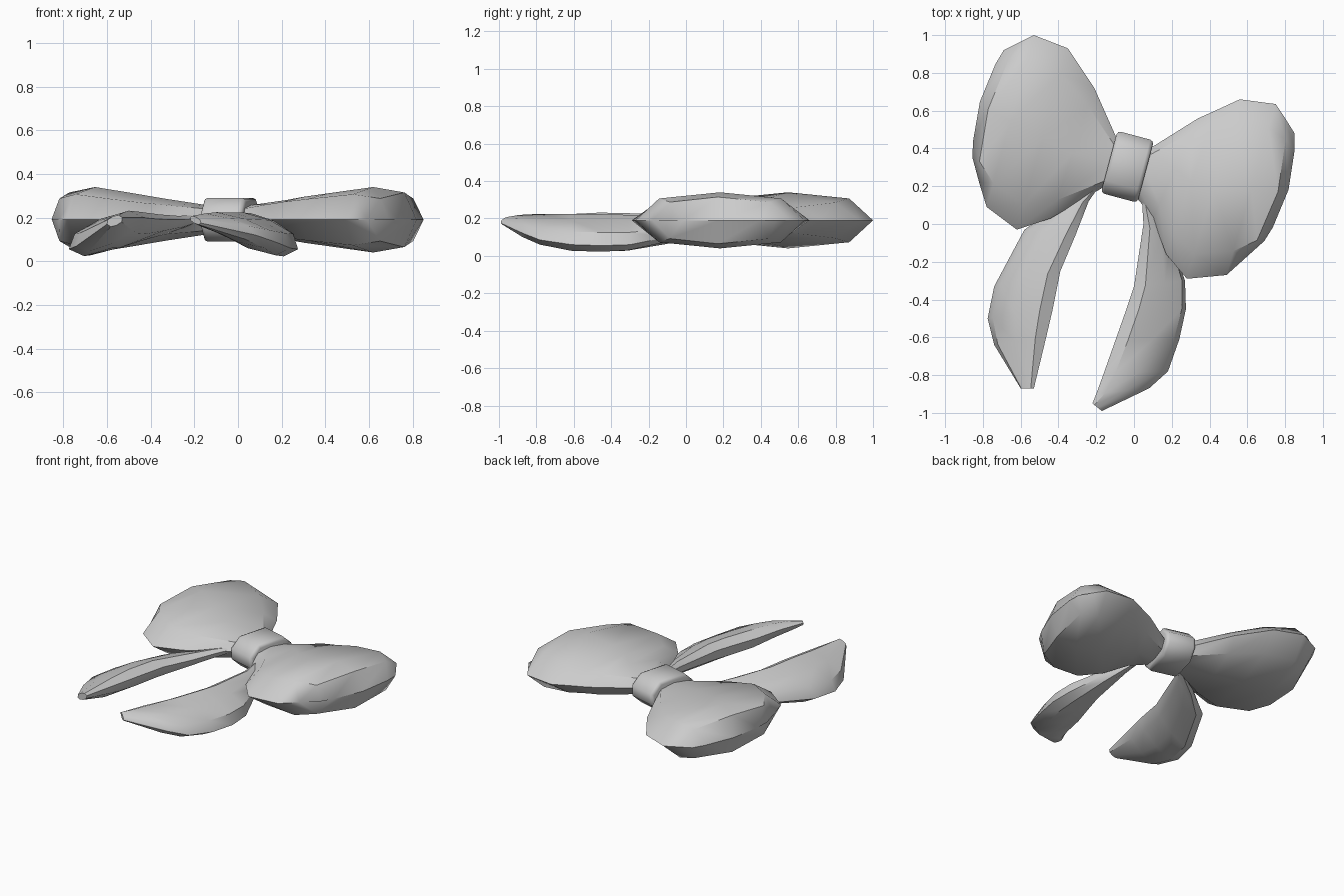
import bpy, bmesh, math
from mathutils import Vector

if "Cube" in bpy.data.objects:
    bpy.data.objects.remove(bpy.data.objects["Cube"])

# eight-sided lens cross-section: (across, thickness)
LENS = [(-1, 0), (-.72, .78), (0, 1), (.72, .78), (1, 0), (.72, -.78), (0, -1), (-.72, -.78)]


def loft(name, sections, out=(0, 0, 0), angle=40):
    """Skin rings set by two rim points, half thickness and outward bulge."""
    bm = bmesh.new()
    rings = []
    for a, b, h, bulge in sections:
        a, b = Vector(a), Vector(b)
        mid, half = (a + b) / 2, (b - a) / 2
        d = half.normalized()
        up = Vector((0, 0, 1))
        up = (up - d * up.dot(d)).normalized()
        rings.append([bm.verts.new(mid + half * s + up * h * k + Vector(out) * bulge * (1 - s * s))
                      for s, k in LENS])
    for r, q in zip(rings, rings[1:]):
        for i in range(8):
            j = (i + 1) % 8
            bm.faces.new((r[i], r[j], q[j], q[i]))
    bm.faces.new(rings[0])
    if sections[-1][2] > 0:
        bm.faces.new(rings[-1])
    bmesh.ops.remove_doubles(bm, verts=bm.verts, dist=.0005)
    finish(name, bm, angle)


def finish(name, bm, angle):
    bmesh.ops.recalc_face_normals(bm, faces=bm.faces)
    me = bpy.data.meshes.new(name)
    bm.to_mesh(me)
    bm.free()
    ob = bpy.data.objects.new(name, me)
    bpy.context.collection.objects.link(ob)
    bpy.ops.object.select_all(action='DESELECT')
    ob.select_set(True)
    bpy.context.view_layer.objects.active = ob
    bpy.ops.object.shade_smooth_by_angle(angle=math.radians(angle))
    return ob


def flat(rows, z=.19):
    return [((ax, ay, z), (bx, by, z), h, g) for ax, ay, bx, by, h, g in rows]


# puffed ribbon loops
loft("left_loop", flat([
    (-.03, .41, -.08, .21, .055, 0),
    (-.09, .45, -.17, .19, .065, 0),
    (-.21, .72, -.44, .03, .095, 0),
    (-.35, .93, -.62, -.03, .122, 0),
    (-.53, 1.0, -.78, .09, .15, 0),
    (-.61, .96, -.82, .22, .125, .06),
    (-.69, .92, -.855, .35, 0, .045)]), (-.96, .28, 0))
loft("right_loop", flat([
    (0, .4, -.05, .2, .055, 0),
    (.10, .41, .03, .12, .068, 0),
    (.34, .56, .10, .03, .09, 0),
    (.43, .60, .17, -.16, .105, 0),
    (.56, .66, .28, -.29, .122, 0),
    (.75, .635, .49, -.27, .15, 0),
    (.80, .56, .59, -.18, .125, .07),
    (.85, .48, .69, -.09, 0, .05)]), (.96, -.28, 0))

# hanging tails, outer edge low and inner edge high
loft("left_tail", [
    ((-.25, .17, .18), (-.17, .22, .2), .02, 0),
    ((-.42, .08, .13), (-.24, .12, .19), .035, 0),
    ((-.58, -.03, .10), (-.31, -.06, .19), .05, 0),
    ((-.74, -.33, .06), (-.39, -.25, .195), .07, 0),
    ((-.775, -.5, .055), (-.43, -.45, .2), .072, 0),
    ((-.74, -.64, .07), (-.465, -.6, .2), .06, 0),
    ((-.6, -.87, .17), (-.53, -.87, .2), .022, 0)])
loft("right_tail", [
    ((.09, .12, .17), (.04, .16, .2), .02, 0),
    ((.2, -.1, .1), (.05, .0, .19), .045, 0),
    ((.27, -.3, .06), (0, -.33, .19), .068, 0),
    ((.275, -.45, .055), (-.04, -.45, .19), .072, 0),
    ((.24, -.61, .06), (-.1, -.62, .19), .07, 0),
    ((.18, -.78, .085), (-.16, -.79, .2), .055, 0),
    ((.08, -.87, .12), (-.2, -.9, .2), .04, 0),
    ((-.17, -.99, .175), (-.22, -.95, .2), .015, 0)])

# knot band: octagonal prism across the middle, ends bevelled
bm = bmesh.new()
oct_yz = [(.17, .035), (.1, .1), (-.1, .1), (-.17, .035), (-.17, -.035), (-.1, -.1), (.1, -.1), (.17, -.035)]
face = bm.faces.new([bm.verts.new((-.1, y, z)) for y, z in oct_yz])
ext = bmesh.ops.extrude_face_region(bm, geom=[face])
bmesh.ops.translate(bm, verts=[v for v in ext['geom'] if isinstance(v, bmesh.types.BMVert)], vec=(.2, 0, 0))
if not any(len(f.verts) == 8 and f.calc_center_median().x < 0 for f in bm.faces):
    bm.faces.new([v for v in bm.verts if v.co.x < 0])
caps = {e for f in bm.faces if len(f.verts) == 8 for e in f.edges}
bmesh.ops.bevel(bm, geom=list(caps), offset=.02, segments=2, profile=.5, affect='EDGES')
knot = finish("knot", bm, 50)
knot.location = (-.035, .303, .19)
knot.rotation_euler = (0, 0, math.radians(-15))
